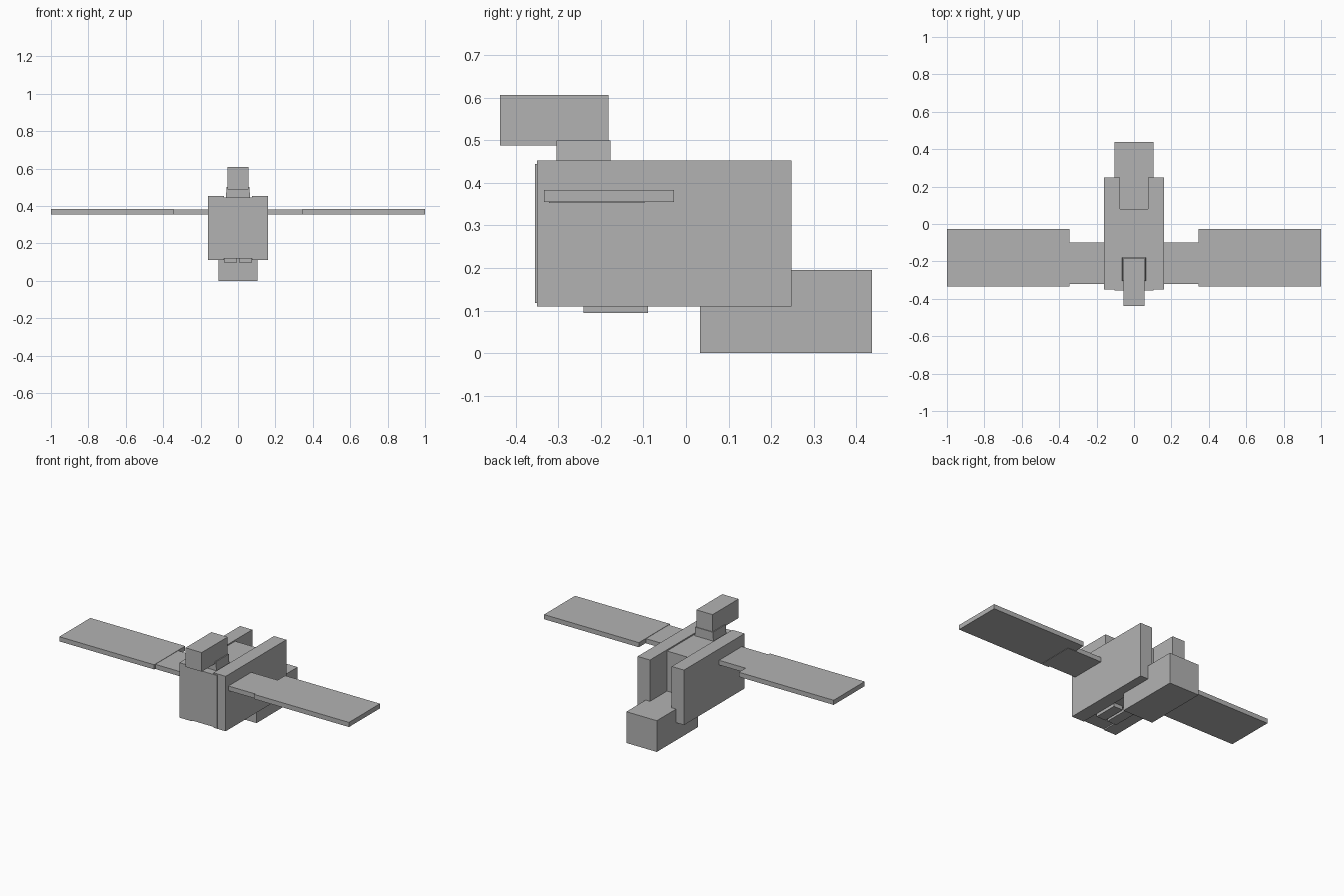
import bpy
import bmesh

cube = bpy.data.objects.get("Cube")
if cube:
    bpy.data.objects.remove(cube, do_unlink=True)

# Single plain grey
grey = bpy.data.materials.new("plain_grey")
grey.use_nodes = True
colour = (0.45, 0.45, 0.45, 1)
grey.diffuse_color = colour
for node in grey.node_tree.nodes:
    if node.type == 'BSDF_PRINCIPLED':
        node.inputs["Base Color"].default_value = colour


def box(name, x, y, z, taper=0):
    """Box from (min, max) ranges; taper narrows the top in x."""
    bm = bmesh.new()
    bmesh.ops.create_cube(bm, size=1)
    for v in bm.verts:
        inset = taper if v.co.z > 0 else 0
        v.co = [r[0] if c < 0 else r[1] for c, r in zip(v.co, (x, y, z))]
        v.co.x -= inset if v.co.x > 0 else -inset
    mesh = bpy.data.meshes.new(name)
    bm.to_mesh(mesh)
    bm.free()
    mesh.materials.append(grey)
    obj = bpy.data.objects.new(name, mesh)
    bpy.context.collection.objects.link(obj)
    return obj


def pair(name, x, y, z):
    """Matching boxes on both sides of the centre plane."""
    box("left_" + name, x, y, z)
    box("right_" + name, (-x[1], -x[0]), y, z)


# Body: core held between two side slabs
box("body_core", (-0.105, 0.105), (-0.355, 0.08), (0.118, 0.445))
pair("side_slab", (0.075, 0.16), (-0.35, 0.248), (0.11, 0.453))

# Rear block under the body
box("rear_block", (-0.105, 0.105), (0.033, 0.438), (0, 0.195))

# Turret on top
box("turret_neck", (-0.065, 0.065), (-0.305, -0.178), (0.44, 0.5), taper=0.004)
box("turret_head", (-0.056, 0.056), (-0.438, -0.182), (0.488, 0.607))

# Flat wings: narrow root and wide panel
pair("wing_root", (0.15, 0.4), (-0.322, -0.098), (0.353, 0.382))
pair("wing_panel", (0.345, 1), (-0.334, -0.028), (0.355, 0.384))

# Pads beneath the body
pair("belly_pad", (0.008, 0.072), (-0.241, -0.089), (0.094, 0.125))
